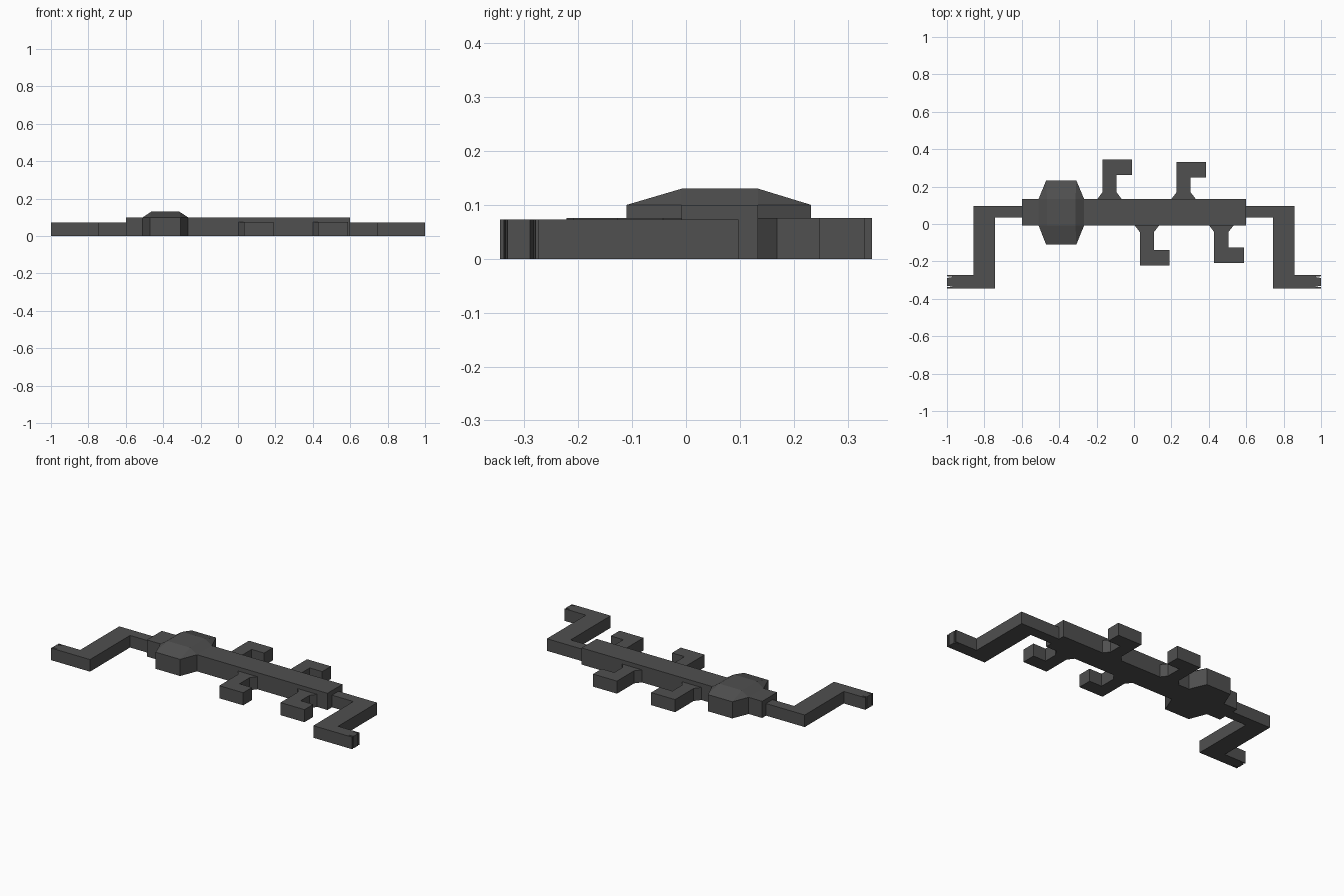
import bpy, bmesh

if "Cube" in bpy.data.objects:
    bpy.data.objects.remove(bpy.data.objects["Cube"])

mat = bpy.data.materials.new("dark grey")
mat.diffuse_color = (0.08, 0.08, 0.08, 1)
mat.use_nodes = True
mat.node_tree.nodes["Principled BSDF"].inputs["Base Color"].default_value = mat.diffuse_color


def make_object(name, bm):
    bmesh.ops.recalc_face_normals(bm, faces=bm.faces)
    mesh = bpy.data.meshes.new(name)
    bm.to_mesh(mesh)
    bm.free()
    mesh.materials.append(mat)
    obj = bpy.data.objects.new(name, mesh)
    bpy.context.collection.objects.link(obj)
    return obj


def slab(name, outline, height):
    """Extrude a flat plan outline from the ground up to the given height."""
    bm = bmesh.new()
    face = bm.faces.new([bm.verts.new((x, y, 0)) for x, y in outline])
    new = bmesh.ops.extrude_face_region(bm, geom=[face])["geom"]
    bmesh.ops.translate(bm, vec=(0, 0, height),
                        verts=[v for v in new if isinstance(v, bmesh.types.BMVert)])
    return make_object(name, bm)


Y0, Y1 = -0.008, 0.134          # long sides of the central bar

# Central bar
slab("central_bar", [(-0.6, Y0), (0.6, Y0), (0.6, Y1), (-0.6, Y1)], 0.1)

# Eight-sided hub with a bevelled raised top
bm = bmesh.new()
plan = [(-0.47, 0.232), (-0.51, Y1), (-0.51, Y0), (-0.47, -0.11),
        (-0.308, -0.11), (-0.267, Y0), (-0.267, Y1), (-0.308, 0.232)]
low = [bm.verts.new((x, y, 0)) for x, y in plan]
mid = [bm.verts.new((x, y, 0.1)) for x, y in plan]
a, b, c, d = [bm.verts.new((x, y, 0.13)) for x, y in
              [(-0.465, Y1), (-0.465, Y0), (-0.313, Y0), (-0.313, Y1)]]
bm.faces.new(low)
bm.faces.new((a, b, c, d))
for i in range(8):
    j = (i + 1) % 8
    bm.faces.new((low[i], low[j], mid[j], mid[i]))
for i, t in enumerate((a, b, c, d)):
    # corner triangle, then the sloped side to the next corner
    n = (a, b, c, d)[(i + 1) % 4]
    bm.faces.new((mid[2 * i], mid[2 * i + 1], t))
    bm.faces.new((mid[2 * i + 1], mid[(2 * i + 2) % 8], n, t))
make_object("hub", bm)

# Cranked end arms, with thin slits in the tips
for side, s in (("left", -1), ("right", 1)):
    arm = [(0.59, 0.035), (0.742, 0.035), (0.742, -0.345), (1.0, -0.345),
           (1.0, -0.338), (0.965, -0.335), (1.0, -0.331),
           (1.0, -0.289), (0.965, -0.283), (1.0, -0.279),
           (1.0, -0.274), (0.857, -0.274), (0.857, 0.097), (0.59, 0.097)]
    slab(side + "_arm", [(s * x, y) for x, y in arm], 0.0725)

# Hooked side branches with flared roots: stem x, bar edge, direction, tip y
for i, (x, base, s, tip) in enumerate([(-0.169, Y1, 1, 0.345), (0.227, Y1, 1, 0.331),
                                       (0.031, Y0, -1, -0.222), (0.429, Y0, -1, -0.209)]):
    neck, inner, hook = base + s * 0.035, base - s * 0.02, tip - s * 0.083
    x2 = x + 0.076
    slab("hooked_branch_%d" % (i + 1),
         [(x - 0.027, inner), (x - 0.027, base), (x, neck), (x, tip),
          (x + 0.159, tip), (x + 0.159, hook), (x2, hook), (x2, neck),
          (x2 + 0.027, base), (x2 + 0.027, inner)], 0.0755)
